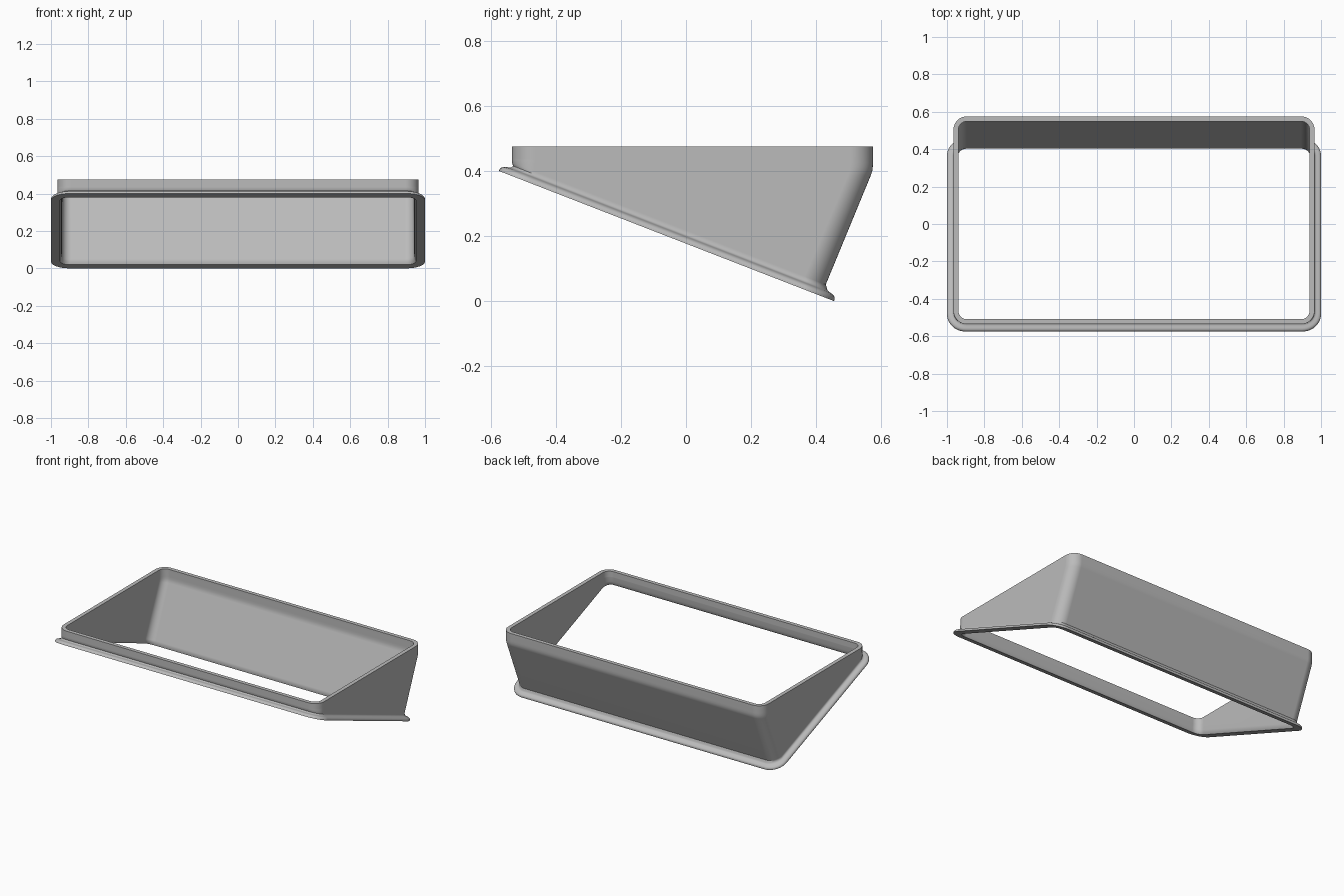
import bpy, bmesh, math
from mathutils import Vector

cube = bpy.data.objects.get("Cube")
if cube:
    bpy.data.objects.remove(cube)

grey = bpy.data.materials.new("satin_grey")
grey.use_nodes = True
colour = (0.5, 0.5, 0.5, 1)
grey.diffuse_color = colour
grey.node_tree.nodes["Principled BSDF"].inputs["Base Color"].default_value = colour

# Sloped base plane, running from the high front edge to the low back edge
BASE = Vector((-0.575, 0.40))
ALONG = Vector((1.03, -0.40)).normalized()
UP = Vector((-ALONG.y, ALONG.x))
LENGTH = math.hypot(1.03, 0.40)
SEGMENTS = 10


def on_base(u, h):
    return BASE + ALONG * u + UP * h


def ring(bm, half_width, radius, front, back):
    """Rounded rectangle spanning two (y, z) end points."""
    front, back = Vector(front), Vector(back)
    length = (back - front).length
    step = (back - front) / length
    verts = []
    for k, (sx, end) in enumerate(((1, 1), (-1, 1), (-1, 0), (1, 0))):
        cx = sx * (half_width - radius)
        cu = length - radius if end else radius
        for i in range(SEGMENTS + 1):
            a = math.pi / 2 * (k + i / SEGMENTS)
            p = front + step * (cu + radius * math.sin(a))
            verts.append(bm.verts.new((cx + radius * math.cos(a), p.x, p.y)))
    return verts


def wall_ring(bm, inset, h, radius):
    """Wall outline at height h above the sloped base; the front stays vertical."""
    u = (0.04 + inset - UP.x * h) / ALONG.x
    return ring(bm, 0.965 - inset, radius, on_base(u, h), on_base(1.063 - inset, h))


def bend_rings(bm, inset, radius):
    """Top lip and the soft bend where the back wall starts to lean."""
    heights = ((0.475, 0.575, 0.475), (0.447, 0.575, 0.425), (0.443, 0.574, 0.411),
               (0.439, 0.5725, 0.399), (0.435, 0.568, 0.386))
    return [ring(bm, 0.965 - inset, radius, (-0.535 + inset, zf), (yb - inset, zb))
            for zf, yb, zb in heights]


bm = bmesh.new()
# Outer skin, downwards
rings = bend_rings(bm, 0, 0.07)
rings.append(wall_ring(bm, 0, 0.038, 0.07))

# Flange: concave fillet, then a rounded lip (distance in from the rim, height)
for d, h in ((0.035, 0.03), (0.031, 0.024), (0.025, 0.021), (0.015, 0.019),
             (0.007, 0.016), (0.002, 0.011), (0, 0.005), (0, 0)):
    rings.append(ring(bm, 1 - d, 0.1 - d * 0.85, on_base(d, h), on_base(LENGTH - d, h)))

# Inner skin, upwards, with an eased bottom edge
for inset, h in ((0.013, 0), (0.016, 0.006), (0.02, 0.015), (0.023, 0.03)):
    rings.append(wall_ring(bm, inset, h, 0.05))
rings += reversed(bend_rings(bm, 0.026, 0.046))

# Skin consecutive rings into one closed shell
for a, b in zip(rings, rings[1:] + rings[:1]):
    for i in range(len(a)):
        j = (i + 1) % len(a)
        bm.faces.new((a[i], a[j], b[j], b[i]))
bmesh.ops.recalc_face_normals(bm, faces=bm.faces)

mesh = bpy.data.meshes.new("angled_frame")
bm.to_mesh(mesh)
bm.free()
mesh.materials.append(grey)
frame = bpy.data.objects.new("angled_frame", mesh)
bpy.context.collection.objects.link(frame)

bpy.ops.object.select_all(action="DESELECT")
frame.select_set(True)
bpy.context.view_layer.objects.active = frame
bpy.ops.object.shade_smooth_by_angle(angle=math.radians(35))
normals = frame.modifiers.new("weighted_normals", "WEIGHTED_NORMAL")
normals.keep_sharp = True
